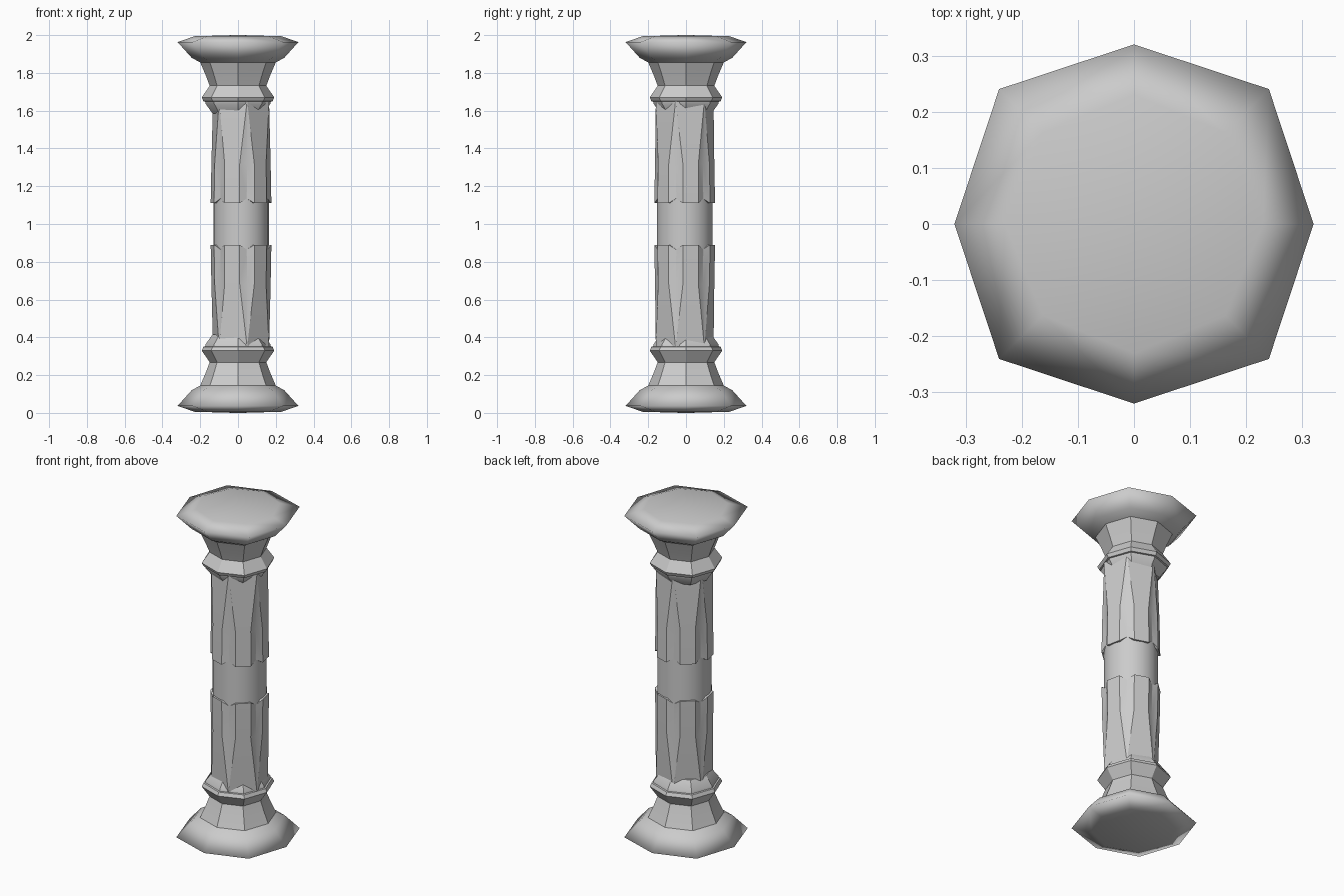
import bpy, bmesh
from math import sin, cos, radians, hypot

if "Cube" in bpy.data.objects:
    bpy.data.objects.remove(bpy.data.objects["Cube"])

CX, CY = 0.016, -0.007      # the shaft sits slightly off the axis


def finish(name, bm, angle):
    bmesh.ops.recalc_face_normals(bm, faces=bm.faces)
    me = bpy.data.meshes.new(name)
    bm.to_mesh(me)
    bm.free()
    ob = bpy.data.objects.new(name, me)
    bpy.context.collection.objects.link(ob)
    bpy.ops.object.select_all(action='DESELECT')
    ob.select_set(True)
    bpy.context.view_layer.objects.active = ob
    bpy.ops.object.shade_smooth_by_angle(angle=radians(angle))
    return ob


def loft(rings):
    """Skin a list of equal-length point rings and cap both ends."""
    bm = bmesh.new()
    rows = [[bm.verts.new(p) for p in ring] for ring in rings]
    n = len(rows[0])
    for a, b in zip(rows, rows[1:]):
        for i in range(n):
            j = (i + 1) % n
            bm.faces.new((a[i], a[j], b[j], b[i]))
    bm.faces.new(rows[0])
    bm.faces.new(rows[-1])
    return bm


def octagon(r, z, r_diag=None):
    radii = (r, r_diag or r)
    return [(radii[i % 2] * cos(radians(45 * i)),
             radii[i % 2] * sin(radians(45 * i)), z) for i in range(8)]


def leaf_ring(half, r, z, valley_r, valley_z):
    """Six flat leaf faces separated by six grooves."""
    pts = []
    for k in range(6):
        mid = -48 + 60 * k
        for ang, rr, zz in ((mid - half, r, z), (mid + half, r, z),
                            (mid + 30, valley_r, valley_z)):
            a = radians(ang)
            pts.append((CX + rr * cos(a), CY + rr * sin(a), zz))
    return pts


def at_end(ring, top):
    return [(x, y, 2 - z if top else z) for x, y, z in ring]


# Octagonal moulding profile from the rim inward: radius, height, diagonal radius
moulding = [(0.245, 0.12, 0.258), (0.2, 0.145, 0.21), (0.17, 0.215, 0.178),
            (0.15, 0.268, 0.157), (0.192, 0.33, 0.2), (0.183, 0.35, 0.19),
            (0.174, 0.352, 0.18), (0.171, 0.364, 0.178), (0.135, 0.415, 0.138)]

for top, label in ((False, "base"), (True, "capital")):
    # Base at the bottom, mirrored to make the capital
    rings = [octagon(0.02, 0.0), octagon(0.23, 0.006), octagon(0.32, 0.037, 0.34)]
    rings += [octagon(*m) for m in moulding]
    ob = finish(label, loft([at_end(r, top) for r in rings]), 28)

    # Keep the widest rim softly rounded
    me = ob.data
    for e in me.edges:
        if all(hypot(*me.vertices[v].co.xy) > 0.3 for v in e.vertices):
            e.use_edge_sharp = False

    # Leaf sheath around the shaft
    leaves = [leaf_ring(29.9, 0.156, 0.35, 0.156, 0.35),
              leaf_ring(15.5, 0.157, 0.68, 0.146, 0.68),
              leaf_ring(15.5, 0.161, 0.89, 0.146, 0.865),
              leaf_ring(15.5, 0.14, 0.89, 0.14, 0.865)]
    finish(label + "_leaves", loft([at_end(r, top) for r in leaves]), 20)

# Plain round shaft between the leaves
circle = [(CX + 0.147 * cos(radians(15 * i)), CY + 0.147 * sin(radians(15 * i)))
          for i in range(24)]
finish("shaft", loft([[(x, y, z) for x, y in circle] for z in (0.83, 1.17)]), 30)
